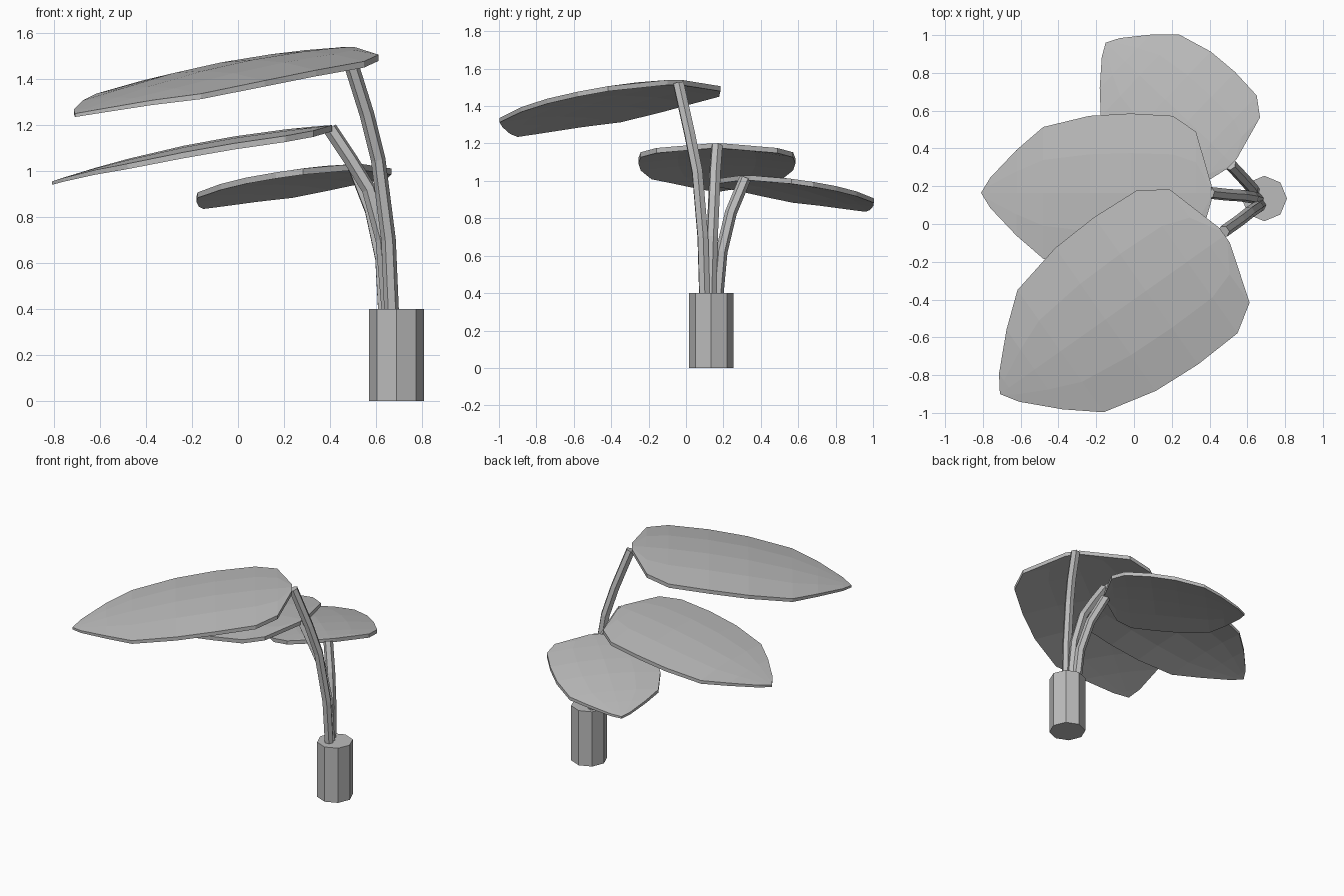
import bpy, bmesh
from mathutils import Vector

cube = bpy.data.objects.get("Cube")
if cube:
    bpy.data.objects.remove(cube)

grey = bpy.data.materials.new("plain_grey")
grey.use_nodes = True
grey.diffuse_color = (0.5, 0.5, 0.5, 1)
grey.node_tree.nodes["Principled BSDF"].inputs["Base Color"].default_value = (0.5, 0.5, 0.5, 1)


def add_object(name, data):
    data.materials.append(grey)
    obj = bpy.data.objects.new(name, data)
    bpy.context.collection.objects.link(obj)
    return obj


# Leaf outline: position along the midrib, share of the half width
OUTLINE = [(0, 0.1), (0.067, 0.77), (0.167, 0.97), (0.35, 1), (0.53, 0.97),
           (0.73, 0.83), (0.846, 0.54), (0.96, 0.19), (1, 0)]


def add_leaf(name, base, tip, half_width, bow, droop):
    """Domed blade running from base to tip, with a thin rim."""
    base, tip = Vector(base), Vector(tip)
    side = (tip - base).cross(Vector((0, 0, 1))).normalized()
    bm = bmesh.new()
    layers = []
    for bottom in (False, True):
        rows = []
        for t, w in OUTLINE:
            row = []
            for v in (-1, -0.5, 0, 0.5, 1):
                p = base.lerp(tip, t) + side * (v * w * half_width)
                p.z += bow * t * (1 - t) - droop * (v * w) ** 2
                if bottom:
                    p.z -= 0.027 - 0.012 * t ** 4
                row.append(bm.verts.new(p))
            rows.append(row)
        layers.append(rows)
        for a, b in zip(rows, rows[1:]):
            for i in range(4):
                bm.faces.new((a[i], a[i + 1], b[i + 1], b[i]))
    # Rim joining the two skins
    rims = [r[0] + [q[-1] for q in r[1:]] + r[-1][-2::-1] + [q[0] for q in r[-2:0:-1]]
            for r in layers]
    for i in range(len(rims[0])):
        bm.faces.new((rims[0][i - 1], rims[0][i], rims[1][i], rims[1][i - 1]))
    bmesh.ops.remove_doubles(bm, verts=bm.verts, dist=0.001)
    bmesh.ops.recalc_face_normals(bm, faces=bm.faces)
    mesh = bpy.data.meshes.new(name)
    bm.to_mesh(mesh)
    bm.free()
    return add_object(name, mesh)


def add_stem(name, path):
    """Six-sided tube along a short path."""
    curve = bpy.data.curves.new(name, "CURVE")
    curve.dimensions = "3D"
    curve.bevel_depth = 0.032
    curve.bevel_resolution = 1
    curve.use_fill_caps = True
    spline = curve.splines.new("POLY")
    spline.points.add(len(path) - 1)
    for point, co in zip(spline.points, path):
        point.co = (*co, 1)
    spline.use_smooth = False
    return add_object(name, curve)


# Eight-sided base post
bm = bmesh.new()
bmesh.ops.create_cone(bm, cap_ends=True, segments=8, radius1=0.12, radius2=0.12, depth=0.4)
bmesh.ops.translate(bm, vec=(0.69, 0.135, 0.2), verts=bm.verts)
post = bpy.data.meshes.new("base_post")
bm.to_mesh(post)
bm.free()
add_object("base_post", post)

# Leaves
add_leaf("upper_leaf", (0.48, -0.06, 1.54), (-0.71, -0.9, 1.25), 0.477, 0.2, 0.045)
add_leaf("middle_leaf", (0.41, 0.165, 1.2), (-0.81, 0.165, 0.955), 0.42, 0.16, 0.03)
add_leaf("lower_leaf", (0.52, 0.32, 1.03), (-0.15, 0.96, 0.85), 0.361, 0.13, 0.025)

# Stems
add_stem("upper_stem", [(0.67, 0.1, 0.35), (0.655, 0.09, 0.7), (0.61, 0.06, 1.05),
                        (0.56, 0.02, 1.25), (0.475, -0.04, 1.52)])
add_stem("middle_stem", [(0.66, 0.13, 0.35), (0.63, 0.14, 0.7), (0.57, 0.15, 0.92),
                         (0.49, 0.155, 1.05), (0.4, 0.165, 1.185)])
add_stem("lower_stem", [(0.64, 0.165, 0.35), (0.625, 0.19, 0.62), (0.58, 0.24, 0.83),
                        (0.51, 0.315, 1.01)])
